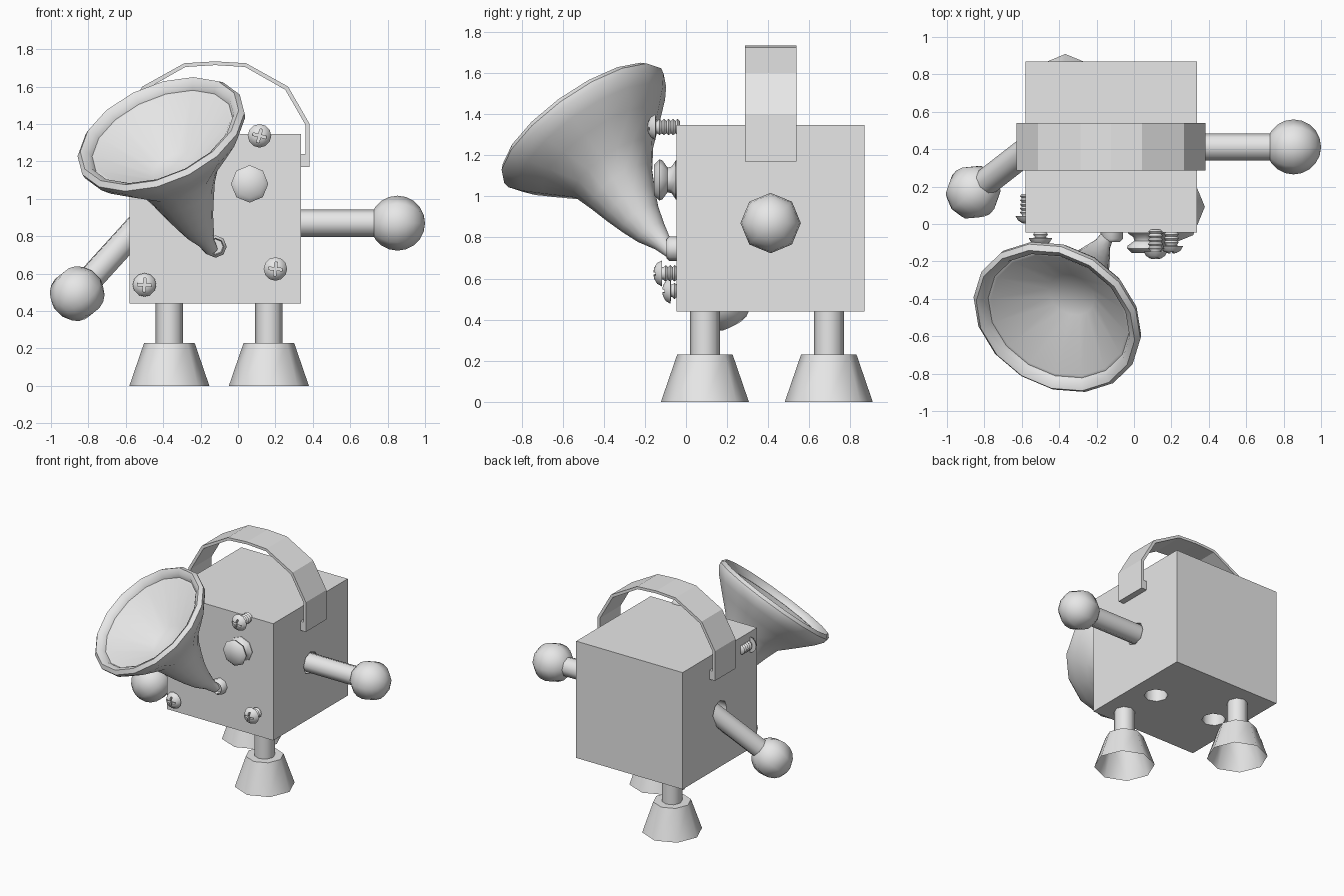
import bpy, bmesh, math
from mathutils import Vector

if "Cube" in bpy.data.objects:
    bpy.data.objects.remove(bpy.data.objects["Cube"], do_unlink=True)

grey = bpy.data.materials.new("plain grey")
grey.use_nodes = True
grey.diffuse_color = (0.8, 0.8, 0.8, 1)
grey.node_tree.nodes["Principled BSDF"].inputs["Base Color"].default_value = (0.8, 0.8, 0.8, 1)


def finish(name, bm, smooth=True):
    bmesh.ops.remove_doubles(bm, verts=bm.verts, dist=0.0005)
    bmesh.ops.recalc_face_normals(bm, faces=bm.faces)
    mesh = bpy.data.meshes.new(name)
    bm.to_mesh(mesh)
    bm.free()
    mesh.materials.append(grey)
    ob = bpy.data.objects.new(name, mesh)
    bpy.context.collection.objects.link(ob)
    bpy.ops.object.select_all(action='DESELECT')
    ob.select_set(True)
    bpy.context.view_layer.objects.active = ob
    if smooth:
        bpy.ops.object.shade_smooth_by_angle(angle=math.radians(50))
    return ob


def lathe(name, profile, origin, axis, sides=8, bend=None):
    """Spin (radius, height[, sideways shift]) rings about an axis."""
    rot = Vector(axis).to_track_quat('Z', 'Y')
    bm = bmesh.new()
    rings = []
    for r, h, *shift in profile:
        centre = Vector(origin) + (bend * shift[0] if shift else Vector())
        ring = []
        for i in range(sides):
            a = math.tau * i / sides
            ring.append(bm.verts.new(centre + rot @ Vector((r * math.cos(a), r * math.sin(a), h))))
        rings.append(ring)
    for low, high in zip(rings, rings[1:]):
        for i in range(sides):
            j = (i + 1) % sides
            bm.faces.new((low[i], low[j], high[j], high[i]))
    return finish(name, bm)


def box(name, centre, size, roll=0):
    bm = bmesh.new()
    bmesh.ops.create_cube(bm, size=1)
    bmesh.ops.scale(bm, vec=size, verts=bm.verts)
    ob = finish(name, bm, smooth=False)
    ob.location = centre
    ob.rotation_euler.y = roll
    return ob


def cut(target, cutter):
    cutter.hide_render = True
    bpy.context.view_layer.update()
    mod = target.modifiers.new("cut", 'BOOLEAN')
    mod.operation = 'DIFFERENCE'
    mod.solver = 'EXACT'
    mod.object = cutter
    bpy.context.view_layer.objects.active = target
    bpy.ops.object.modifier_apply(modifier=mod.name)
    bpy.data.objects.remove(cutter, do_unlink=True)


MID_X, MID_Y, HALF = -0.122, 0.412, 0.457
SHOULDER_Z, FLOOR_Z = 0.87, 0.44

# Box body with sockets for arms and legs
body = box("body", (MID_X, MID_Y, FLOOR_Z + HALF - 0.003), (0.915, 0.915, 0.908))
socket = [(0, -0.1), (0.085, -0.1), (0.085, 0.1), (0, 0.1)]
for side in (-1, 1):
    cut(body, lathe("cutter", socket, (MID_X + side * HALF, MID_Y, SHOULDER_Z), (side, 0, 0)))
    cut(body, lathe("cutter", socket, (MID_X + side * 0.265, MID_Y, FLOOR_Z), (0, 0, 1)))


# Arms with ball hands
def arm(side_name, root, hand):
    root, hand = Vector(root), Vector(hand)
    axis = hand - root
    lathe(side_name + "_arm", [(0, 0), (0.073, 0), (0.073, axis.length), (0, axis.length)], root, axis)
    ball = [(0.147 * math.sin(math.pi * k / 10), -0.147 * math.cos(math.pi * k / 10)) for k in range(11)]
    lathe(side_name + "_hand", ball, hand, axis)


arm("left", (0.26, MID_Y, SHOULDER_Z), (0.853, MID_Y, SHOULDER_Z))
arm("right", (-0.5, 0.45, 0.89), (-0.86, 0.17, 0.493))

# Legs mid-stride, with hollow bell feet
for side_name, x, y in (("left", 0.165, 0.092), ("right", -0.367, 0.695)):
    lathe(side_name + "_leg", [(0, 0.2), (0.073, 0.2), (0.073, 0.46), (0, 0.46)], (x, y, 0), (0, 0, 1))
    lathe(side_name + "_foot", [(0.214, 0), (0.135, 0.23), (0, 0.23)], (x, y, 0), (0, 0, 1))

# Carrying strap over the top
half = [(0, 1.735), (0.165, 1.725), (0.39, 1.6), (0.505, 1.4), (0.505, 1.17), (0.457, 1.17),
        (0.457, 1.24), (0.483, 1.24), (0.483, 1.395), (0.375, 1.583), (0.16, 1.705), (0, 1.715)]
bm = bmesh.new()
for side in (-1, 1):
    face = bm.faces.new([bm.verts.new((MID_X + side * x, 0.287, z)) for x, z in half])
    new = bmesh.ops.extrude_face_region(bm, geom=[face])["geom"]
    bmesh.ops.translate(bm, vec=(0, 0.252, 0), verts=[v for v in new if isinstance(v, bmesh.types.BMVert)])
# Drop the inner walls where the halves meet
walls = [f for f in bm.faces if all(abs(v.co.x - MID_X) < 0.001 for v in f.verts)]
bmesh.ops.delete(bm, geom=walls, context='FACES')
finish("strap", bm, smooth=False)

# Listening horn: outer flare, rolled rim, inner cone and throat
horn = [(0, -0.8, 0), (0.035, -0.8, 0), (0.046, -0.73, 0.015), (0.078, -0.65, 0.03),
        (0.108, -0.56, 0.035), (0.142, -0.47, 0.03), (0.18, -0.37, 0.02), (0.232, -0.27, 0),
        (0.345, -0.16, 0), (0.425, -0.08, 0), (0.468, -0.025, 0), (0.474, 0.005, 0),
        (0.45, 0.03, 0), (0.415, 0.012, 0), (0.4, -0.02, 0), (0.385, -0.02, 0),
        (0.13, -0.225, 0), (0, -0.225, 0)]
lathe("horn", horn, (-0.41, -0.5, 1.34), (-0.335, -0.545, 0.77), 16, Vector((-0.35, -0.8, -0.55)))
lathe("horn_socket", [(0, -0.05), (0.06, -0.05), (0.06, 0.03), (0.045, 0.045), (0.04, 0.02), (0, 0.02)],
      (-0.12, -0.05, 0.745), (0, -1, 0))

# Front knob
lathe("knob", [(0, 0.11), (0.075, 0.11), (0.1, 0.085), (0.095, 0.07), (0.06, 0.045),
               (0.065, 0.025), (0.095, 0.005), (0.095, -0.02), (0, -0.02)], (0.062, -0.045, 1.08), (0, -1, 0))

# Loose threaded screws with cross slots
thread = [(0.04 if k % 2 else 0.03, -0.05 - 0.011 * k) for k in range(11)]
screw = [(0, 0), (0.028, -0.005), (0.05, -0.019), (0.063, -0.042), (0.03, -0.044)] + thread + [(0, -0.16)]
for n, (x, y, z, roll) in enumerate([(0.115, -0.19, 1.337, 0.25), (0.2, -0.16, 0.625, 0.1),
                                     (-0.5, -0.117, 0.54, 0.05), (-0.57, 0.0, 1.25, 0.3)]):
    ob = lathe("screw_%d" % (n + 1), screw, (x, y, z), (0, -1, 0), 12)
    for turn in (0, math.pi / 2):
        cut(ob, box("cutter", (x, y, z), (0.075, 0.05, 0.014), roll + turn))
